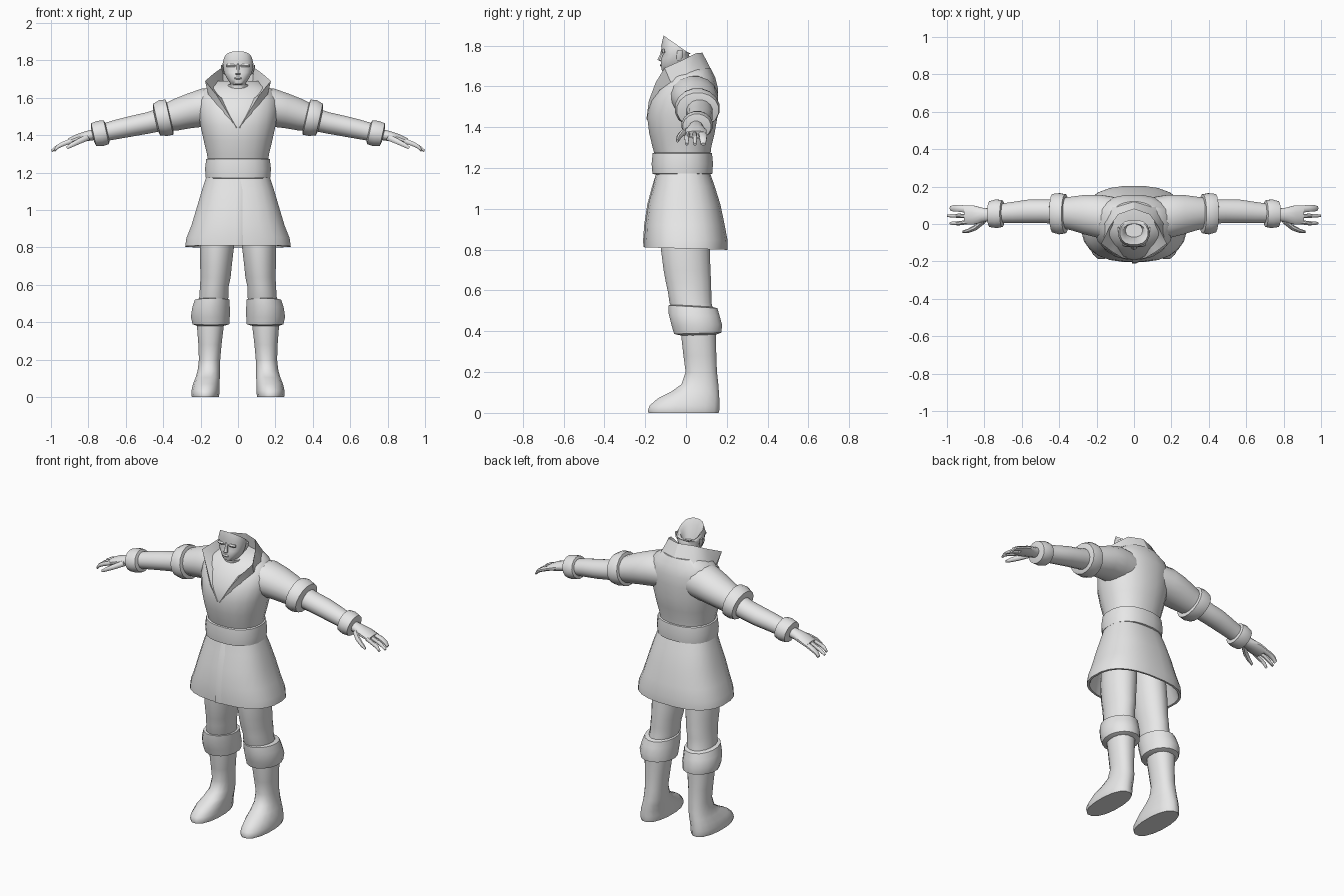
import bpy, bmesh, math
from mathutils import Vector

grey = bpy.data.materials.new("light_grey")
grey.diffuse_color = (0.8, 0.8, 0.8, 1)


def finish(name, bm, mirror=False):
    bmesh.ops.recalc_face_normals(bm, faces=bm.faces)
    me = bpy.data.meshes.new(name)
    bm.to_mesh(me)
    bm.free()
    me.materials.append(grey)
    ob = bpy.data.objects.new(name, me)
    bpy.context.collection.objects.link(ob)
    if mirror:
        ob.modifiers.new("mirror", "MIRROR").use_mirror_merge = False
    return ob


def spow(v, e):
    return math.copysign(abs(v) ** e, v)


def loft(name, rings, u, v, n=16, e=1.0, mirror=False, cap=True):
    """Skin elliptical rings (x, y, z, ru, rv[, shear]) spanned by u and v."""
    bm = bmesh.new()
    loops = []
    for x, y, z, ru, rv, *s in rings:
        vv = Vector(v) + Vector((0, 0, s[0] if s else 0))
        loop = []
        for i in range(n):
            a = 2 * math.pi * (i + 0.5) / n
            p = Vector((x, y, z)) + Vector(u) * ru * spow(math.cos(a), e)
            loop.append(bm.verts.new(p + vv * rv * spow(math.sin(a), e)))
        loops.append(loop)
    for a, b in zip(loops, loops[1:]):
        for i in range(n):
            j = (i + 1) % n
            bm.faces.new((a[i], a[j], b[j], b[i]))
    if cap:
        bm.faces.new(loops[0])
        bm.faces.new(loops[-1])
    return finish(name, bm, mirror)


def upright(name, rings, **k):
    return loft(name, rings, (1, 0, 0), (0, 1, 0), **k)


def along_arm(name, rings, tilt=0.22, **k):
    return loft(name, rings, (0, 1, 0), (math.sin(tilt), 0, math.cos(tilt)),
                mirror=True, **k)


# Coat body
upright("coat_body", [
    (0, -.015, 1.25, .160, .135), (0, -.020, 1.30, .168, .145),
    (0, -.020, 1.37, .185, .162), (0, -.018, 1.45, .203, .174),
    (0, -.010, 1.53, .215, .168), (0, .008, 1.59, .215, .150),
    (0, .022, 1.645, .185, .122), (0, .045, 1.69, .115, .075)], n=20, e=.9)

# Belt wrap
upright("belt", [
    (0, -.015, 1.165, .150, .125), (0, -.018, 1.172, .174, .148),
    (0, -.018, 1.22, .178, .152), (0, -.018, 1.272, .172, .147),
    (0, -.018, 1.28, .150, .125)], n=20, e=.85)

# Hollow flared skirt with a rolled hem
upright("coat_skirt", [
    (0, -.01, 1.15, .150, .115), (0, -.005, .98, .210, .165),
    (0, 0, .82, .262, .185), (0, 0, .805, .270, .192, -.03),
    (0, 0, .805, .284, .204, -.03), (0, 0, .85, .278, .205, -.02),
    (0, -.005, .92, .250, .196), (0, -.008, 1.02, .220, .178),
    (0, -.01, 1.11, .193, .152), (0, -.015, 1.185, .168, .130)],
    n=24, e=.8, cap=False)

# Overlapping front edge of the skirt
bm = bmesh.new()
prev = None
for y, z in [(-.140, 1.18), (-.162, 1.11), (-.186, 1.02), (-.201, .92),
             (-.206, .85), (-.205, .812)]:
    row = [bm.verts.new(p) for p in ((-.012, y + .008, z), (-.012, y - .004, z),
                                     (.012, y - .004, z), (.03, y + .004, z))]
    if prev:
        for i in range(3):
            bm.faces.new((prev[i], prev[i + 1], row[i + 1], row[i]))
    prev = row
finish("front_flap_edge", bm)

# Standing collar running down into lapels: inner, top and outer line
bm = bmesh.new()
stations = [
    ((0, .095, 1.65), (0, .080, 1.765), (0, .135, 1.66)),
    ((.075, .075, 1.65), (.085, .050, 1.762), (.125, .10, 1.655)),
    ((.100, .00, 1.63), (.130, -.015, 1.73), (.165, .01, 1.64)),
    ((.095, -.065, 1.61), (.176, -.105, 1.69), (.160, -.075, 1.62)),
    ((.060, -.105, 1.58), (.118, -.148, 1.62), (.125, -.130, 1.58)),
    ((.030, -.140, 1.52), (.062, -.182, 1.53), (.075, -.168, 1.51)),
    ((.000, -.170, 1.44), (.008, -.194, 1.44), (.018, -.184, 1.43))]
prev = None
for st in stations:
    row = [bm.verts.new(p) for p in st]
    if prev:
        for i in range(2):
            bm.faces.new((prev[i], prev[i + 1], row[i + 1], row[i]))
    prev = row
finish("collar", bm, mirror=True)

# Head and neck, crown open and dished
upright("head", [
    (0, -.02, 1.55, .072, .070), (0, -.03, 1.63, .060, .060),
    (0, -.035, 1.67, .058, .060), (0, -.052, 1.675, .040, .067),
    (0, -.053, 1.70, .058, .071), (0, -.050, 1.735, .076, .072),
    (0, -.050, 1.755, .079, .064), (0, -.050, 1.78, .083, .073, -.25),
    (0, -.047, 1.805, .075, .064, -.7), (0, -.045, 1.785, .058, .046, -.6),
    (0, -.035, 1.73, .045, .035)], n=16, e=.85)

# Face details
upright("nose", [
    (0, -.112, 1.722, .014, .012), (0, -.120, 1.730, .017, .020),
    (0, -.114, 1.755, .010, .014), (0, -.108, 1.785, .008, .012)], n=6)
upright("lips", [
    (0, -.116, 1.698, .018, .008), (0, -.120, 1.704, .022, .010),
    (0, -.116, 1.711, .018, .008)], n=8)
upright("ear", [
    (.074, -.035, 1.725, .005, .010), (.083, -.03, 1.75, .007, .016),
    (.086, -.028, 1.775, .006, .014)], n=6, mirror=True)
upright("brow", [
    (.036, -.108, 1.764, .026, .010), (.036, -.112, 1.773, .028, .012),
    (.036, -.110, 1.782, .024, .008)], n=8, mirror=True)

# Sleeves
along_arm("upper_sleeve", [
    (.10, .03, 1.55, .115, .105), (.18, .04, 1.548, .118, .104),
    (.26, .05, 1.53, .108, .094), (.33, .056, 1.51, .092, .086),
    (.40, .06, 1.49, .080, .072)], tilt=.15)
along_arm("sleeve_cuff", [
    (.362, .055, 1.497, .080, .075), (.367, .055, 1.497, .106, .098),
    (.400, .055, 1.492, .112, .100), (.435, .058, 1.484, .104, .088),
    (.442, .06, 1.482, .070, .060)])
along_arm("lower_sleeve", [
    (.41, .065, 1.484, .066, .062), (.48, .068, 1.466, .064, .058),
    (.56, .068, 1.450, .064, .056), (.64, .062, 1.433, .058, .053),
    (.74, .055, 1.41, .050, .047)])
along_arm("wrist_cuff", [
    (.698, .055, 1.417, .050, .050), (.704, .055, 1.416, .072, .066),
    (.735, .055, 1.410, .078, .070), (.772, .053, 1.403, .070, .064),
    (.778, .053, 1.402, .035, .035)])

# Hands
along_arm("palm", [
    (.76, .05, 1.405, .032, .030), (.81, .048, 1.395, .040, .028),
    (.86, .048, 1.382, .053, .024), (.905, .05, 1.366, .052, .017)],
    tilt=.3, n=12)
for name, y0, y1, w, end in [("outer_fingers", .078, .084, .020, .985),
                             ("middle_finger", .042, .044, .012, 1.0),
                             ("index_finger", .010, .004, .012, .985)]:
    along_arm(name, [
        (.89, y0, 1.370, w, .014), (.935, y1, 1.354, w, .013),
        (.965, y1, 1.338, w * .9, .011), (end - .003, y1, 1.316, w * .6, .007)],
        tilt=.5, n=8)
along_arm("thumb", [
    (.80, .02, 1.390, .018, .018), (.845, -.018, 1.370, .016, .016),
    (.885, -.036, 1.350, .012, .013), (.915, -.042, 1.332, .007, .008)],
    tilt=.5, n=8)

# Trouser legs
upright("trouser_leg", [
    (.10, -.01, 1.0, .095, .115), (.112, -.003, .80, .092, .122),
    (.118, .005, .70, .086, .117), (.120, .012, .64, .082, .113),
    (.127, .018, .59, .078, .108), (.128, .022, .54, .080, .105),
    (.14, .04, .48, .075, .100)], mirror=True)

# Boots with fur tops
upright("boot_cuff", [
    (.148, .055, .380, .070, .085), (.145, .058, .390, .100, .118, .03),
    (.148, .053, .430, .106, .126, .02), (.144, .040, .480, .102, .127, -.03),
    (.138, .034, .520, .094, .122, -.06), (.135, .032, .525, .075, .098, -.06)],
    mirror=True)
upright("boot", [
    (.145, .06, .46, .074, .090), (.148, .062, .37, .072, .086),
    (.150, .068, .28, .063, .082), (.152, .075, .20, .058, .078),
    (.156, .068, .14, .061, .092), (.162, .045, .105, .066, .118),
    (.170, .012, .070, .072, .154), (.174, -.008, .035, .076, .174),
    (.175, -.012, .012, .076, .178), (.175, -.012, 0, .073, .175)],
    e=.9, mirror=True)

# Smooth shading with sharp creases kept
for ob in bpy.data.objects:
    ob.select_set(True)
    bpy.context.view_layer.objects.active = ob
bpy.ops.object.shade_smooth_by_angle(angle=math.radians(45))
